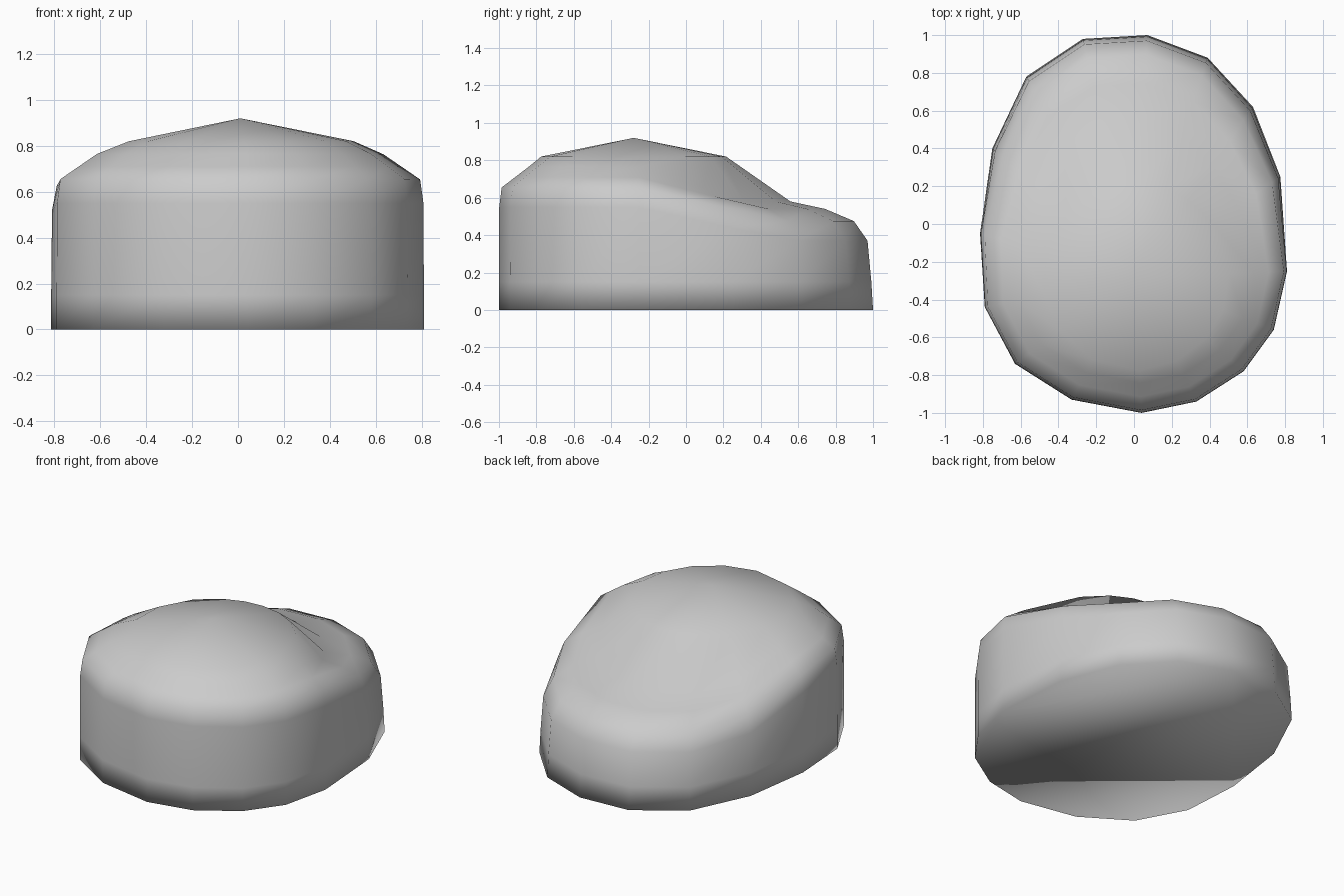
import bpy, bmesh, math

if "Cube" in bpy.data.objects:
    bpy.data.objects.remove(bpy.data.objects["Cube"])

# footprint outline, counter-clockwise from the back
OUTLINE = [(0.07, 1.0), (-0.27, 0.98), (-0.57, 0.78), (-0.75, 0.40), (-0.815, -0.05),
           (-0.79, -0.44), (-0.63, -0.74), (-0.33, -0.93), (0.04, -1.0), (0.33, -0.94),
           (0.58, -0.78), (0.74, -0.56), (0.81, -0.25), (0.775, 0.25), (0.63, 0.62),
           (0.39, 0.88)]
APEX = (0.01, -0.28, 0.92)

# wall-to-crown profiles: (fraction of the way out from the apex, height)
DOME = [(1, 0), (1, 0.15), (0.998, 0.55), (0.98, 0.655), (0.88, 0.71), (0.78, 0.765)]
LEDGE = [(1, 0), (0.993, 0.15), (0.977, 0.37), (0.92, 0.475), (0.80, 0.54), (0.655, 0.58)]
CROWN_R, CROWN_Z = 0.495, 0.82


def column(x, y):
    """Points from the rim up to the crown ring, blending dome into back ledge."""
    s = min(max((y + 0.3) / 0.95, 0), 1)
    w = s * s * (3 - 2 * s)
    dx, dy = x - APEX[0], y - APEX[1]
    prof = [(a[0] + (b[0] - a[0]) * w, a[1] + (b[1] - a[1]) * w)
            for a, b in zip(DOME, LEDGE)]
    prof.append((CROWN_R / math.hypot(dx, dy), CROWN_Z))
    return [(APEX[0] + dx * t, APEX[1] + dy * t, z) for t, z in prof]


bm = bmesh.new()
cols = [[bm.verts.new(p) for p in column(x, y)] for x, y in OUTLINE]
tip = bm.verts.new(APEX)

# walls, shoulder and crown
for i, a in enumerate(cols):
    b = cols[(i + 1) % len(cols)]
    for j in range(len(a) - 1):
        bm.faces.new((a[j], b[j], b[j + 1], a[j + 1]))
    bm.faces.new((a[-1], b[-1], tip))

# flat underside
bm.faces.new([c[0] for c in reversed(cols)])
bmesh.ops.recalc_face_normals(bm, faces=bm.faces)

mesh = bpy.data.meshes.new("boulder")
bm.to_mesh(mesh)
bm.free()
for p in mesh.polygons:
    p.use_smooth = True
boulder = bpy.data.objects.new("boulder", mesh)
bpy.context.collection.objects.link(boulder)
